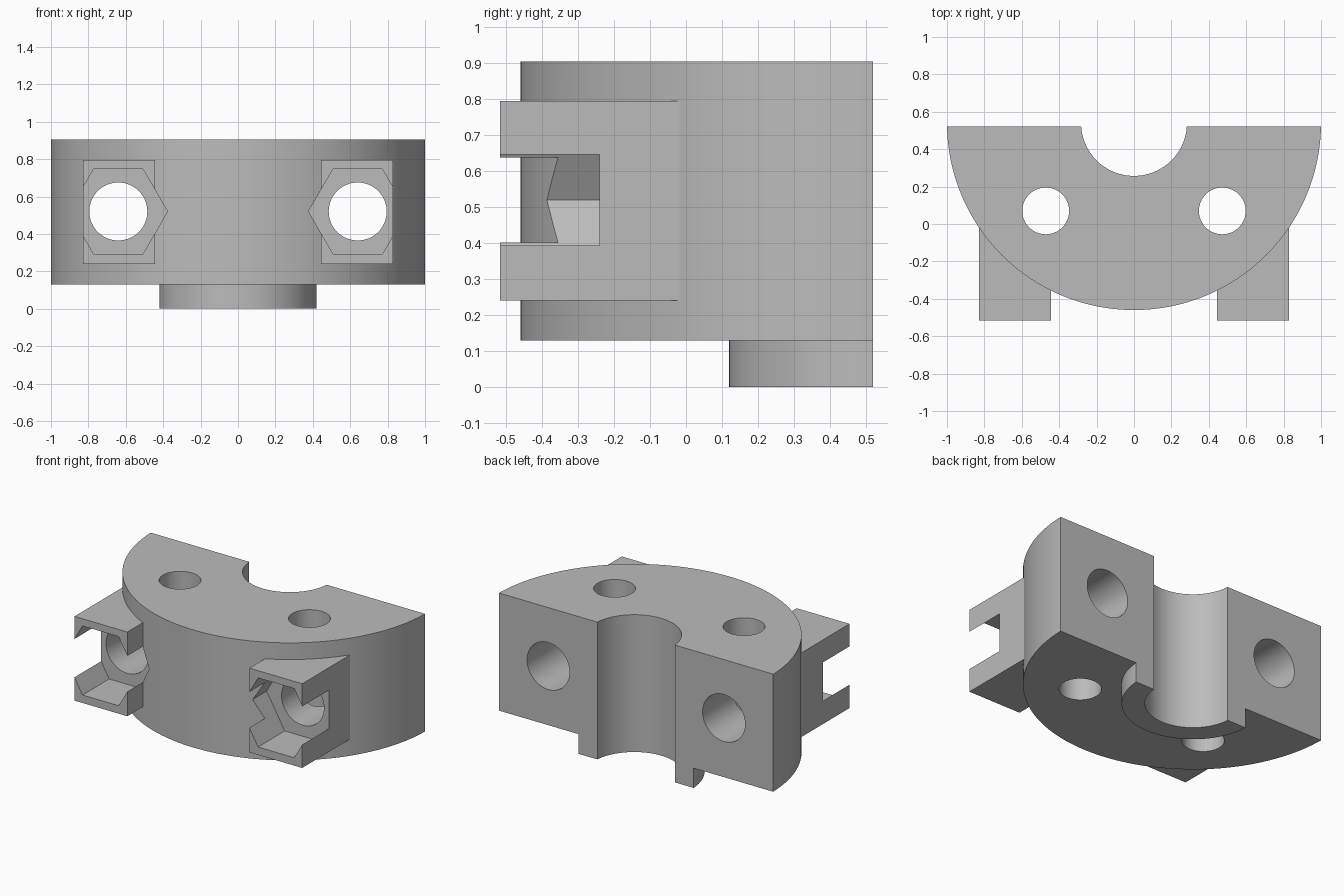
import bpy
from math import radians

if "Cube" in bpy.data.objects:
    bpy.data.objects.remove(bpy.data.objects["Cube"], do_unlink=True)

AXIS_Y = 0.54   # shared centre of the body, boss and bore
BACK_Y = 0.52   # flat mating face
BOLT_X, BOLT_Z = 0.64, 0.52

grey = bpy.data.materials.new("plain grey")
grey.use_nodes = True
grey.diffuse_color = (0.5, 0.5, 0.5, 1)
grey.node_tree.nodes["Principled BSDF"].inputs["Base Color"].default_value = (0.5, 0.5, 0.5, 1)


def finish(name):
    ob = bpy.context.object
    ob.name = name
    bpy.ops.object.transform_apply(location=True, rotation=True, scale=True)
    ob.data.materials.append(grey)
    return ob


def upright(name, x, y, radius, z0, z1, sides=128):
    bpy.ops.mesh.primitive_cylinder_add(vertices=sides, radius=radius, depth=z1 - z0,
                                        location=(x, y, (z0 + z1) / 2))
    return finish(name)


def lengthwise(name, x, radius, y0, y1, sides):
    # Odd quarter turn about z leaves a hexagon with its points to the sides
    bpy.ops.mesh.primitive_cylinder_add(vertices=sides, radius=radius, depth=y1 - y0,
                                        location=(x, (y0 + y1) / 2, BOLT_Z),
                                        rotation=(radians(90), radians(90), 0))
    return finish(name)


def box(name, x0, x1, y0, y1, z0, z1):
    bpy.ops.mesh.primitive_cube_add(size=1, location=((x0 + x1) / 2, (y0 + y1) / 2, (z0 + z1) / 2))
    bpy.context.object.scale = (x1 - x0, y1 - y0, z1 - z0)
    return finish(name)


def combine(target, tool, operation):
    bpy.ops.object.select_all(action="DESELECT")
    target.select_set(True)
    bpy.context.view_layer.objects.active = target
    mod = target.modifiers.new(tool.name, "BOOLEAN")
    mod.operation, mod.solver, mod.object = operation, "EXACT", tool
    bpy.ops.object.modifier_apply(modifier=mod.name)
    bpy.data.objects.remove(tool, do_unlink=True)


# Half-round body with a locating boss underneath
clamp = upright("clamp_half", 0, AXIS_Y, 1.0, 0.13, 0.905, 192)
combine(clamp, upright("boss", 0, AXIS_Y, 0.42, 0, 0.3), "UNION")

# Nut housings on the front
for side in (-1, 1):
    x0, x1 = sorted((side * 0.445, side * 0.83))
    combine(clamp, box("nut_housing", x0, x1, -0.517, 0.1, 0.24, 0.795), "UNION")

# Flat back and central shaft bore
combine(clamp, box("back_cut", -2, 2, BACK_Y, 3, -1, 2), "DIFFERENCE")
combine(clamp, upright("shaft_bore", 0, AXIS_Y, 0.283, -1, 2), "DIFFERENCE")

# Hexagonal nut pockets, clamp bolt holes and vertical mounting holes
for side in (-1, 1):
    x = side * BOLT_X
    combine(clamp, lengthwise("nut_pocket", x, 0.263, -1, -0.24, 6), "DIFFERENCE")
    combine(clamp, lengthwise("bolt_hole", x, 0.155, -1, 1, 64), "DIFFERENCE")
    combine(clamp, upright("mounting_hole", side * 0.472, 0.07, 0.125, -1, 2, 64), "DIFFERENCE")

bpy.ops.object.shade_smooth_by_angle(angle=radians(25))
